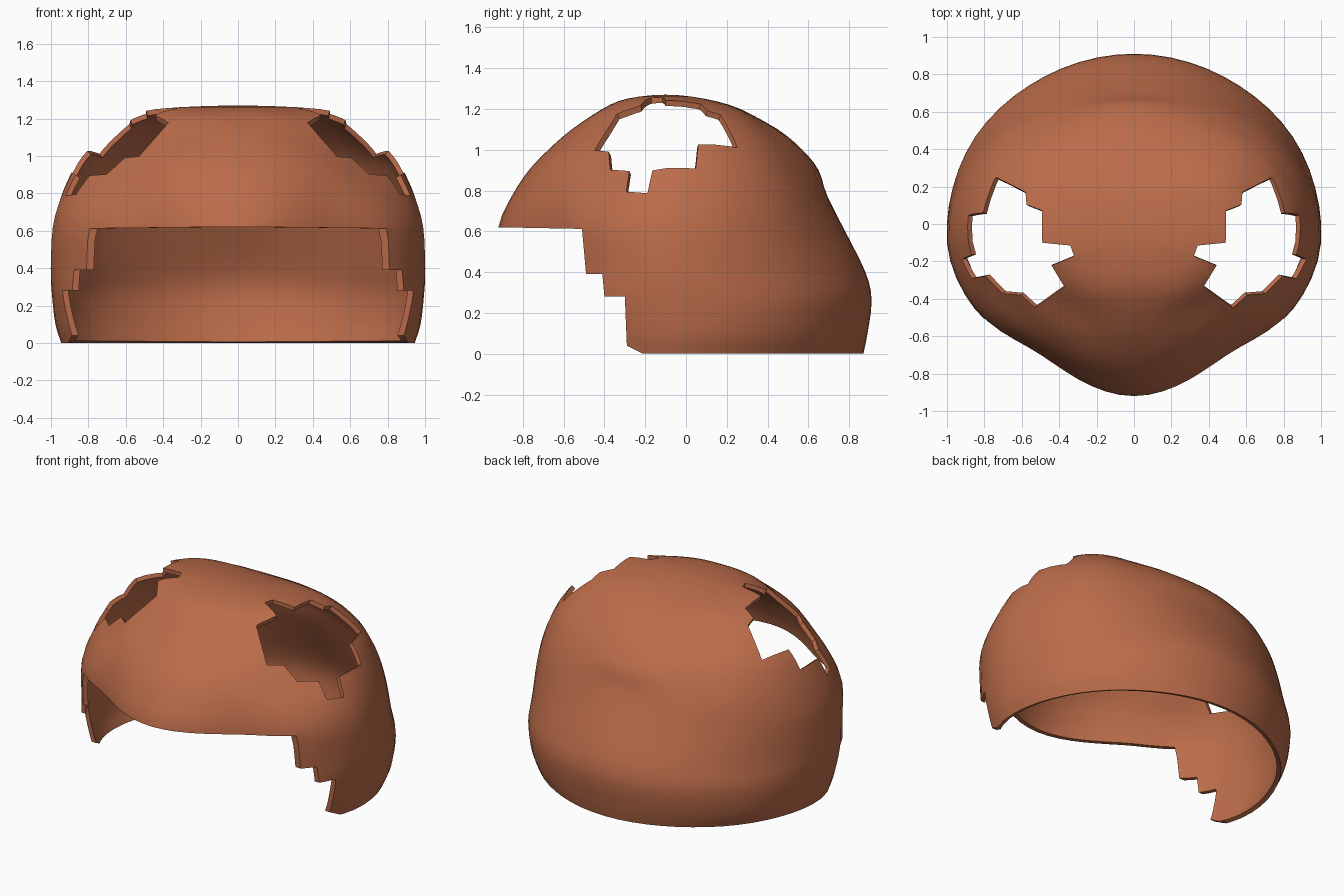
import bpy, bmesh, math
from mathutils import Vector

if "Cube" in bpy.data.objects:
    bpy.data.objects.remove(bpy.data.objects["Cube"])

brown = bpy.data.materials.new("warm_brown")
brown.diffuse_color = (0.50, 0.15, 0.068, 1)
brown.use_nodes = True
brown.node_tree.nodes["Principled BSDF"].inputs["Base Color"].default_value = brown.diffuse_color

CY = -0.1                                  # y of the cap's vertical axis
ANGLES = [-90, -50, -22, 0, 30, 60, 90]    # front ... side ... back
# height, then radius at each angle
ROWS = [
    (0.00, .82, .77, .85, .940, .96, .96, .97),
    (0.10, .82, .77, .88, .970, 1.00, .99, .99),
    (0.26, .82, .78, .92, .990, 1.02, 1.01, 1.01),
    (0.40, .82, .78, .92, 1.00, 1.00, .98, .98),
    (0.62, .82, .78, .92, .990, .97, .90, .87),
    (0.78, .75, .74, .85, .945, .93, .84, .79),
    (0.90, .67, .68, .75, .890, .88, .78, .75),
    (1.00, .575, .60, .67, .830, .82, .71, .67),
    (1.10, .46, .48, .57, .730, .72, .60, .55),
    (1.20, .31, .36, .45, .590, .57, .42, .36),
    (1.25, .19, .22, .30, .440, .33, .22, .19),
    (1.27, 0, 0, 0, 0, 0, 0, 0),
]


def make_object(name, bm):
    bmesh.ops.recalc_face_normals(bm, faces=bm.faces)
    mesh = bpy.data.meshes.new(name)
    bm.to_mesh(mesh)
    bm.free()
    ob = bpy.data.objects.new(name, mesh)
    bpy.context.collection.objects.link(ob)
    mesh.materials.append(brown)
    return ob


def radius_at(row, deg):
    """Smooth radius between the given angles, mirrored left to right."""
    r = row[1:]
    n = len(r)
    slope = [0] + [(r[i + 1] - r[i - 1]) / (ANGLES[i + 1] - ANGLES[i - 1])
                   for i in range(1, n - 1)] + [0]
    i = max(k for k in range(n - 1) if ANGLES[k] <= deg + 1e-6)
    h = ANGLES[i + 1] - ANGLES[i]
    t = (deg - ANGLES[i]) / h
    return ((2*t**3 - 3*t*t + 1) * r[i] + (t**3 - 2*t*t + t) * h * slope[i]
            + (3*t*t - 2*t**3) * r[i + 1] + (t**3 - t*t) * h * slope[i + 1])


def catmull(a, b, c, d, t):
    return 0.5 * (2*b + (c - a)*t + (2*a - 5*b + 4*c - d)*t*t + (3*b - a - 3*c + d)*t**3)


# Cap shell: stacked rings closed by a pole
SEG, SUB = 64, 3
rings = []
for row in ROWS:
    ring = []
    for s in range(SEG):
        a = -math.pi / 2 + 2 * math.pi * s / SEG
        r = radius_at(row, math.degrees(math.asin(max(-1, min(1, math.sin(a))))))
        ring.append(Vector((r * math.cos(a), CY + r * math.sin(a), row[0])))
    rings.append(ring)
bm = bmesh.new()
loops = []
last = len(rings) - 1
for i in range(last):
    for k in range(SUB):
        loop = []
        for s in range(SEG):
            b, c = rings[i][s], rings[i + 1][s]
            a = rings[i - 1][s] if i else 2 * b - c
            d = rings[i + 2][s] if i + 2 <= last else Vector((-b.x, 2 * CY - b.y, b.z))
            loop.append(bm.verts.new(catmull(a, b, c, d, k / SUB)))
        loops.append(loop)
pole = bm.verts.new((0, CY, ROWS[-1][0]))
for lo, hi in zip(loops, loops[1:]):
    for s in range(SEG):
        n = (s + 1) % SEG
        bm.faces.new((lo[s], lo[n], hi[n], hi[s]))
for s in range(SEG):
    bm.faces.new((loops[-1][s], loops[-1][(s + 1) % SEG], pole))
cap = make_object("cap_shell", bm)
# make sure normals point outward
if cap.data.polygons[0].normal.y > 0:
    cap.data.flip_normals()
solid = cap.modifiers.new("thickness", "SOLIDIFY")
solid.thickness = 0.028
solid.offset = -1

# Face opening with stepped side edges
PROFILE = [(-2, -1), (-2, .62), (-.92, .62), (-.51, .612), (-.49, .39), (-.41, .39),
           (-.40, .28), (-.30, .28), (-.29, .04), (-.19, -.01), (-.19, -1)]
bm = bmesh.new()
left = [bm.verts.new((-1.5, y, z)) for y, z in PROFILE]
right = [bm.verts.new((1.5, y, z)) for y, z in PROFILE]
bm.faces.new(left)
bm.faces.new(right[::-1])
for i in range(len(left)):
    j = (i + 1) % len(left)
    bm.faces.new((left[i], right[i], right[j], left[j]))
cutters = [make_object("face_opening_cutter", bm)]

# Jagged ear holes, one on each side
HOLE = [(.74, .25, 1.01), (.58, .17, 1.17), (.57, .10, 1.18), (.49, .07, 1.22),
        (.49, -.10, 1.24), (.34, -.115, 1.25), (.32, -.17, 1.24), (.44, -.22, 1.21),
        (.37, -.33, 1.16), (.53, -.45, 1.0), (.61, -.385, 1.0), (.70, -.37, .9),
        (.80, -.28, .9), (.86, -.29, .79), (.93, -.19, .79), (.87, -.165, .9),
        (.875, .045, .9), (.79, .055, 1.01)]
for side, name in ((1, "right"), (-1, "left")):
    centre = Vector((.3 * side, -.1, .5))
    pts = [Vector((x * side, y, z)) for x, y, z in HOLE]
    mid = Vector((.65 * side, -.1, 1.06))
    bm = bmesh.new()
    ends = []
    for k in (.75, 1.5):
        ends.append(([bm.verts.new(centre + (p - centre) * k) for p in pts],
                     bm.verts.new(centre + (mid - centre) * k)))
    (inner, im), (outer, om) = ends
    for i in range(len(pts)):
        j = (i + 1) % len(pts)
        bm.faces.new((inner[i], inner[j], outer[j], outer[i]))
        bm.faces.new((inner[j], inner[i], im))
        bm.faces.new((outer[i], outer[j], om))
    cutters.append(make_object(name + "_ear_hole_cutter", bm))

for cutter in cutters:
    cut = cap.modifiers.new("cut", "BOOLEAN")
    cut.operation = "DIFFERENCE"
    cut.solver = "EXACT"
    cut.object = cutter
    cutter.hide_render = True

# Apply the cuts, remove the cutters, then smooth
bpy.context.view_layer.update()
graph = bpy.context.evaluated_depsgraph_get()
result = bpy.data.meshes.new_from_object(cap.evaluated_get(graph))
cap.modifiers.clear()
cap.data = result
cap.data.materials.clear()
cap.data.materials.append(brown)
for cutter in cutters:
    bpy.data.objects.remove(cutter)
bpy.context.view_layer.objects.active = cap
cap.select_set(True)
bpy.ops.object.shade_smooth_by_angle(angle=math.radians(40))
